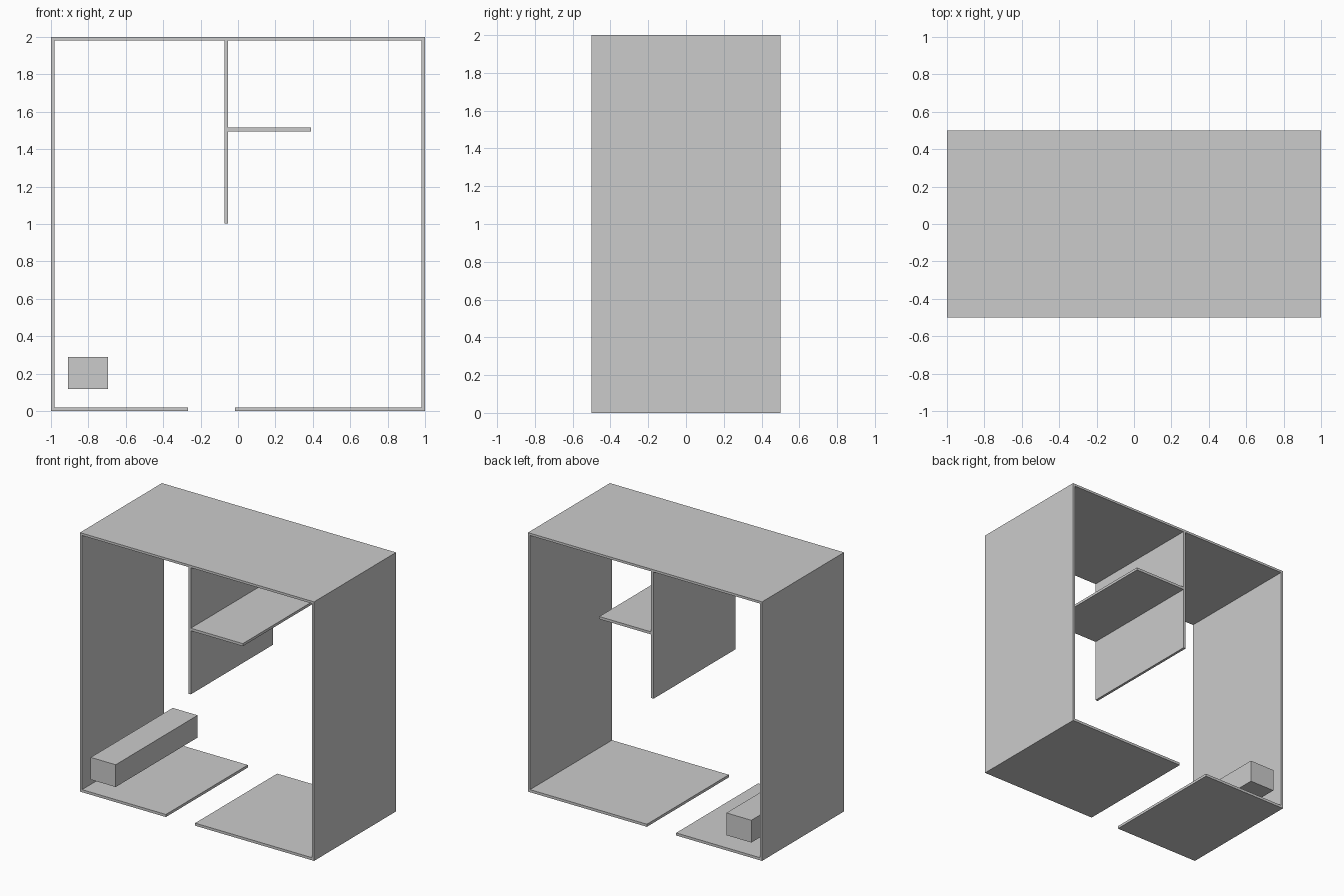
import bpy

if "Cube" in bpy.data.objects:
    bpy.data.objects.remove(bpy.data.objects["Cube"])

DEPTH = 1.0   # every part runs the full depth
T = 0.018     # panel thickness


def slab(name, x0, x1, z0, z1):
    """Full-depth box given by its front-view extents."""
    bpy.ops.mesh.primitive_cube_add(size=1, location=((x0 + x1) / 2, 0, (z0 + z1) / 2))
    ob = bpy.context.object
    ob.name = name
    ob.scale = (x1 - x0, DEPTH, z1 - z0)
    bpy.ops.object.transform_apply(location=False, rotation=False, scale=True)
    return ob


# Outer shell: side walls and top panel
slab("left_wall", -1, -1 + T, 0, 2 - T)
slab("right_wall", 1 - T, 1, 0, 2 - T)
slab("top_panel", -1, 1, 2 - T, 2)

# Floor in two pieces with a gap between
slab("left_floor", -1 + T, -0.266, 0, 0.02)
slab("right_floor", -0.016, 1 - T, 0, 0.02)

# Hanging divider and the shelf fixed to it
slab("divider", -0.073, -0.053, 1.004, 2 - T)
slab("shelf", -0.053, 0.391, 1.495, 1.515)

# Floating block at lower left
slab("block", -0.908, -0.695, 0.117, 0.289)
